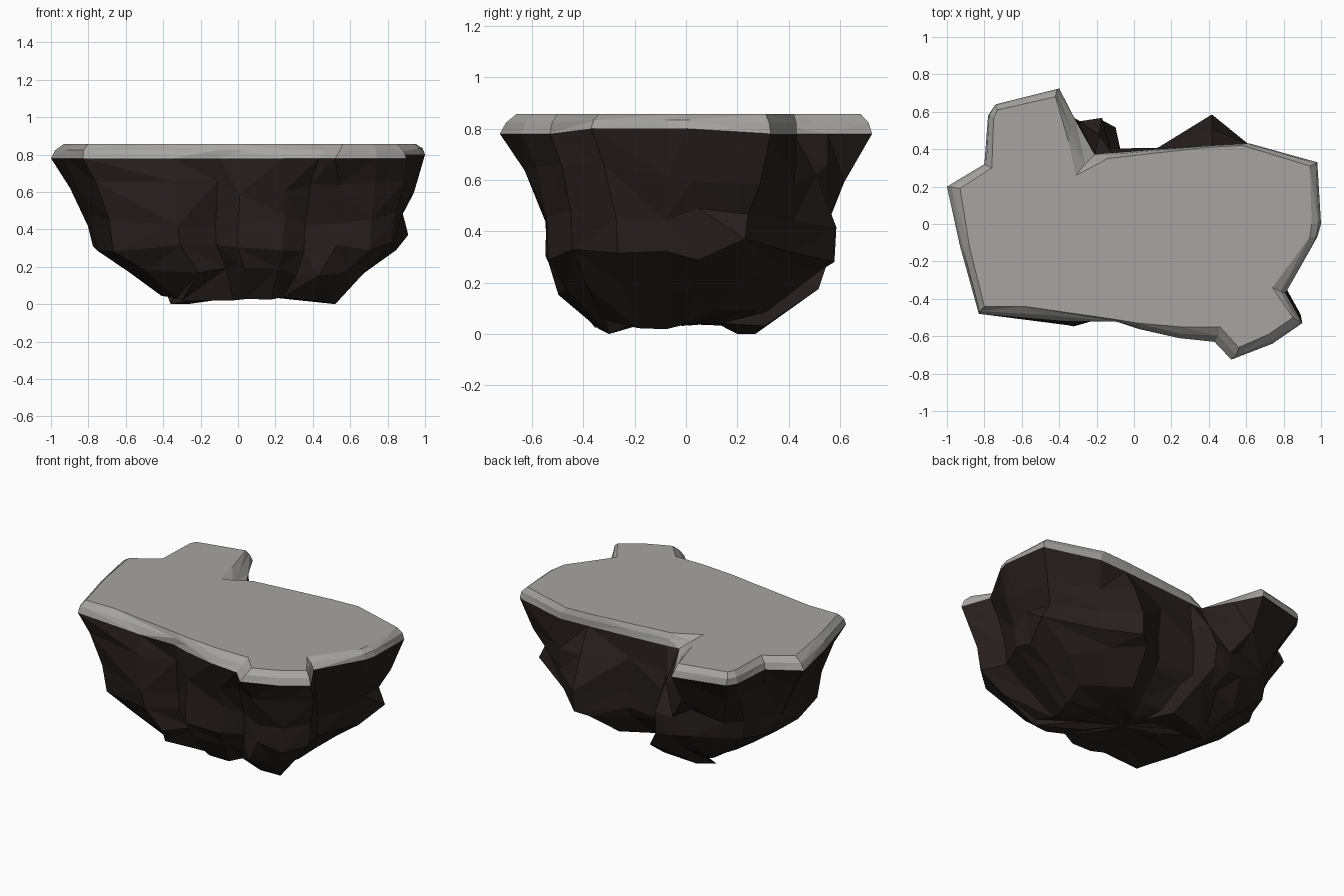
import bpy, bmesh, random
from mathutils import Vector

if "Cube" in bpy.data.objects:
    bpy.data.objects.remove(bpy.data.objects["Cube"])

random.seed(7)


def material(name, rgb):
    m = bpy.data.materials.new(name)
    m.diffuse_color = (*rgb, 1)
    m.use_nodes = True
    m.node_tree.nodes["Principled BSDF"].inputs["Base Color"].default_value = m.diffuse_color
    return m


stone = material("grey stone", (0.38, 0.375, 0.365))
rock = material("dark brown rock", (0.021, 0.0135, 0.0135))

# Matching outlines, anticlockwise from the left: slab lip, slab top, rock waist
lip = [(-1, .20), (-.93, -.12), (-.83, -.48), (-.35, -.52), (-.10, -.52),
       (.02, -.56), (.24, -.61), (.43, -.63), (.52, -.725), (.74, -.64),
       (.90, -.53), (.81, -.37), (.98, -.07), (1, 0), (.98, .33),
       (.62, .43), (.42, .42), (.12, .40), (-.12, .38), (-.21, .37),
       (-.31, .55), (-.40, .725), (-.74, .64), (-.78, .58), (-.80, .32)]
top = [(-.93, .19), (-.88, -.12), (-.80, -.44), (-.59, -.44), (-.10, -.51),
       (.02, -.53), (.25, -.55), (.46, -.55), (.56, -.66), (.72, -.59),
       (.85, -.50), (.74, -.34), (.94, -.07), (.95, 0), (.94, .31),
       (.58, .42), (.40, .41), (.12, .38), (-.14, .35), (-.31, .26),
       (-.35, .44), (-.42, .68), (-.73, .61), (-.75, .57), (-.76, .30)]
waist = [(-.80, .15), (-.79, -.10), (-.69, -.43), (-.32, -.55), (-.12, -.45),
         (0, -.55), (.25, -.52), (.36, -.45), (.54, -.55), (.72, -.54),
         (.85, -.45), (.78, -.27), (.86, -.08), (.88, .05), (.86, .24),
         (.62, .42), (.42, .59), (.14, .40), (-.13, .40), (-.17, .57),
         (-.29, .55), (-.40, .52), (-.60, .46), (-.69, .39), (-.74, .27)]
N = len(lip)


def ring(bm, pts, z, jit=0, zjit=0):
    r = random.uniform
    return [bm.verts.new((x * (1 + r(-jit, jit)), y * (1 + r(-jit, jit)),
                          max(0, z + r(-zjit, zjit)))) for x, y in pts]


def bridge(bm, up, low):
    for i in range(N):
        j = (i + 1) % N
        a, b, c, d = up[i], low[i], low[j], up[j]
        if random.random() < .5:
            tris = [(a, b, c), (a, c, d)]
        else:
            tris = [(a, b, d), (b, c, d)]
        for t in tris:
            bm.faces.new(t)


def finish(bm, name, mat):
    me = bpy.data.meshes.new(name)
    bm.to_mesh(me)
    bm.free()
    me.materials.append(mat)
    bpy.context.collection.objects.link(bpy.data.objects.new(name, me))


# Stone slab with a sloping chamfered rim
rim_z = [.78 + (.02 if 10 < i < 14 else 0) for i in range(N)]
bm = bmesh.new()
upper, lower = ring(bm, top, .857), ring(bm, lip, .78)
for v, z in zip(lower, rim_z):
    v.co.z = z
middle = [bm.verts.new(a.co.lerp(b.co, .5) + Vector((a.co.x, a.co.y, .4)) * .012)
          for a, b in zip(lower, upper)]
bridge(bm, middle, lower)
bridge(bm, upper, middle)
cap = bm.faces.new(upper)
bmesh.ops.triangulate(bm, faces=[cap])
finish(bm, "stone_slab", stone)


# Rugged rock body tapering to a lumpy base
def lerp(t):
    return [tuple(Vector(a).lerp(Vector(b), t)) for a, b in zip(lip, waist)]


def scaled(sx, sy, dx=0, dy=0):
    return [(x * sx + dx, y * sy + dy) for x, y in waist]


bm = bmesh.new()
rings = [ring(bm, lip, .78),
         ring(bm, lerp(.5), .62, .02, .04),
         ring(bm, waist, .45, .01, .04),
         ring(bm, scaled(.97, .98), .31, .02, .03),
         ring(bm, scaled(.76, .88, .03), .17, .03, .03),
         ring(bm, scaled(.55, .60, .04, -.03), .035, .04, .02),
         ring(bm, scaled(.27, .30, .05, -.03), .045, .08, .015)]
for v, z in zip(rings[0], rim_z):
    v.co.z = z
rings[3][14].co = (.91, .23, .37)  # jutting crag on the right
for v in rings[4][14:19] + rings[5][14:19]:
    v.co.z += .06  # underside rises towards the back right
for i, p in {3: (-.30, -.33, .02), 8: (.40, -.34, .02), 9: (.52, -.30, 0),
             20: (-.27, .27, 0), 21: (-.36, .20, 0)}.items():
    rings[5][i].co = p  # lowest lumps
for a, b in zip(rings, rings[1:]):
    bridge(bm, a, b)
base = bm.verts.new((.05, -.03, .05))
for i in range(N):
    bm.faces.new((rings[-1][i], base, rings[-1][(i + 1) % N]))
finish(bm, "rock_body", rock)
